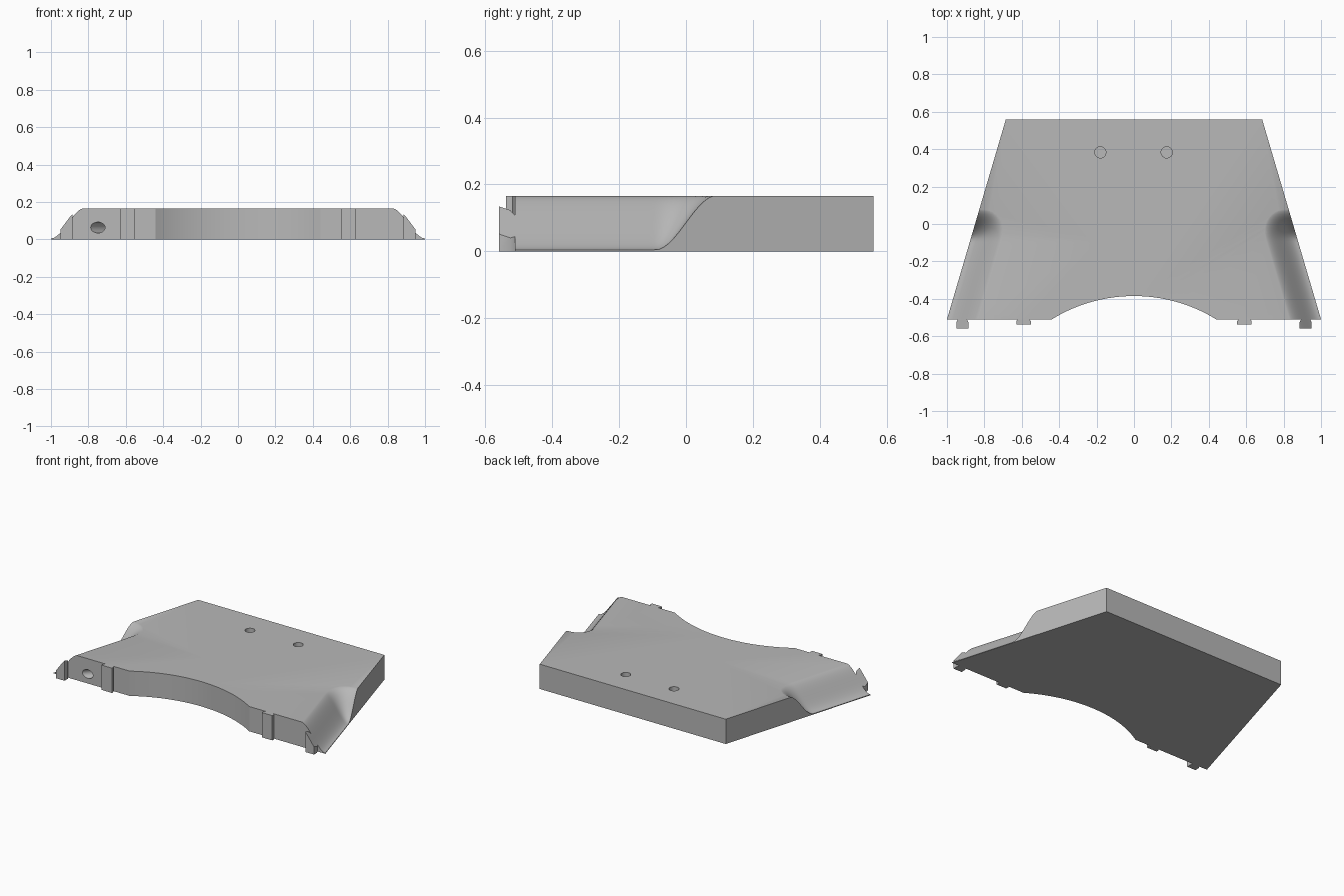
import bpy, bmesh, math
from mathutils import Vector

if "Cube" in bpy.data.objects:
    bpy.data.objects.remove(bpy.data.objects["Cube"], do_unlink=True)

HEIGHT, FRONT, BACK = 0.165, -0.51, 0.56
SLOPE = 0.315 / (BACK - FRONT)

grey = bpy.data.materials.new("plain_grey")
grey.use_nodes = True
grey.diffuse_color = (0.48, 0.48, 0.48, 1)
grey.node_tree.nodes["Principled BSDF"].inputs["Base Color"].default_value = (0.48, 0.48, 0.48, 1)


def make_object(name, bm):
    bmesh.ops.recalc_face_normals(bm, faces=bm.faces[:])
    mesh = bpy.data.meshes.new(name)
    bm.to_mesh(mesh)
    bm.free()
    mesh.materials.append(grey)
    obj = bpy.data.objects.new(name, mesh)
    bpy.context.collection.objects.link(obj)
    return obj


def edge_x(y):
    return 1.0 - SLOPE * (y - FRONT)


def dovetail(x, root, tip, depth):
    """Outline of one tab, read from the centre outward."""
    return [(x - root, FRONT), (x - tip, FRONT - depth * 0.3), (x - tip, FRONT - depth),
            (x + tip, FRONT - depth), (x + tip, FRONT - depth * 0.3), (x + root, FRONT)]


# Plate outline: front arc, dovetail tabs, slanted side, mirrored
R, CHORD, STEPS = 0.837, 0.44, 16
centre_y = FRONT - math.sqrt(R * R - CHORD * CHORD)
sweep = math.asin(CHORD / R)
half = [(R * math.sin(sweep * i / STEPS), centre_y + R * math.cos(sweep * i / STEPS))
        for i in range(STEPS + 1)]
half += dovetail(0.59, 0.03, 0.038, 0.027) + dovetail(0.918, 0.024, 0.032, 0.048)
half += [(1.0, FRONT), (edge_x(BACK), BACK)]
outline = half + [(-x, y) for x, y in reversed(half[1:])]

bm = bmesh.new()
face = bm.faces.new([bm.verts.new((x, y, 0)) for x, y in outline])
ext = bmesh.ops.extrude_face_region(bm, geom=[face])
bmesh.ops.translate(bm, vec=(0, 0, HEIGHT),
                    verts=[v for v in ext["geom"] if isinstance(v, bmesh.types.BMVert)])
plate = make_object("base_plate", bm)


def cut(cutter):
    cutter.hide_render = True
    mod = plate.modifiers.new("cut", 'BOOLEAN')
    mod.operation, mod.solver, mod.object = 'DIFFERENCE', 'EXACT', cutter
    bpy.context.view_layer.objects.active = plate
    bpy.ops.object.modifier_apply(modifier=mod.name)
    bpy.data.objects.remove(cutter, do_unlink=True)


def side_scoop(sign):
    """S-curved relief along the front half of a slanted side."""
    bm = bmesh.new()
    nu, ny = 26, 50
    rows = []
    for j in range(ny + 1):
        y = -0.62 + 0.73 * j / ny
        row = []
        for i in range(nu + 1):
            u = -0.06 + 0.26 * i / nu
            t = min(1, math.hypot(max(0, u / 0.18), max(0, (y + 0.09) / 0.18)))
            z = 0.005 + 0.162 * t * t * (3 - 2 * t)
            row.append(bm.verts.new((sign * (edge_x(y) - u), y, z)))
        rows.append(row)
    faces = [bm.faces.new((rows[j][i], rows[j][i + 1], rows[j + 1][i + 1], rows[j + 1][i]))
             for j in range(ny) for i in range(nu)]
    ext = bmesh.ops.extrude_face_region(bm, geom=faces)
    for v in ext["geom"]:
        if isinstance(v, bmesh.types.BMVert):
            v.co.z = 0.3
    return make_object("scoop_cutter", bm)


def bore(start, end, radius):
    """Round drill between two points."""
    a, b = Vector(start), Vector(end)
    bm = bmesh.new()
    bmesh.ops.create_cone(bm, cap_ends=True, segments=32, radius1=radius, radius2=radius,
                          depth=(b - a).length)
    rot = (b - a).to_track_quat('Z', 'Y')
    for v in bm.verts:
        v.co = rot @ v.co + (a + b) / 2
    return make_object("bore_cutter", bm)


for sign in (-1, 1):
    cut(side_scoop(sign))

# Blind screw holes
for x in (-0.18, 0.175):
    for y in (-0.065, 0.383):
        cut(bore((x, y, 0.3), (x, y, 0.06), 0.03))

# Slanted through hole near the arc
cut(bore((-0.172, -0.292, 0.3), (0.057, -0.301, -0.1), 0.034))

# Central ports, two large and two small
cut(bore((-0.025, 0.048, 0.24), (-0.10, -0.015, 0.06), 0.039))
cut(bore((0.02, 0.06, 0.24), (0.055, 0.033, 0.06), 0.038))
for x, y in ((-0.03, 0.094), (0.032, 0.098)):
    cut(bore((x, y, 0.24), (x, y, 0.08), 0.02))

# Angled ducts opening on the front face
cut(bore((-0.81, -0.58, 0.063), (-0.42, -0.13, 0.063), 0.029))
cut(bore((0.845, -0.58, 0.055), (0.43, -0.13, 0.055), 0.037))

bpy.ops.object.select_all(action='DESELECT')
plate.select_set(True)
bpy.context.view_layer.objects.active = plate
bpy.ops.object.shade_smooth_by_angle(angle=math.radians(30))
